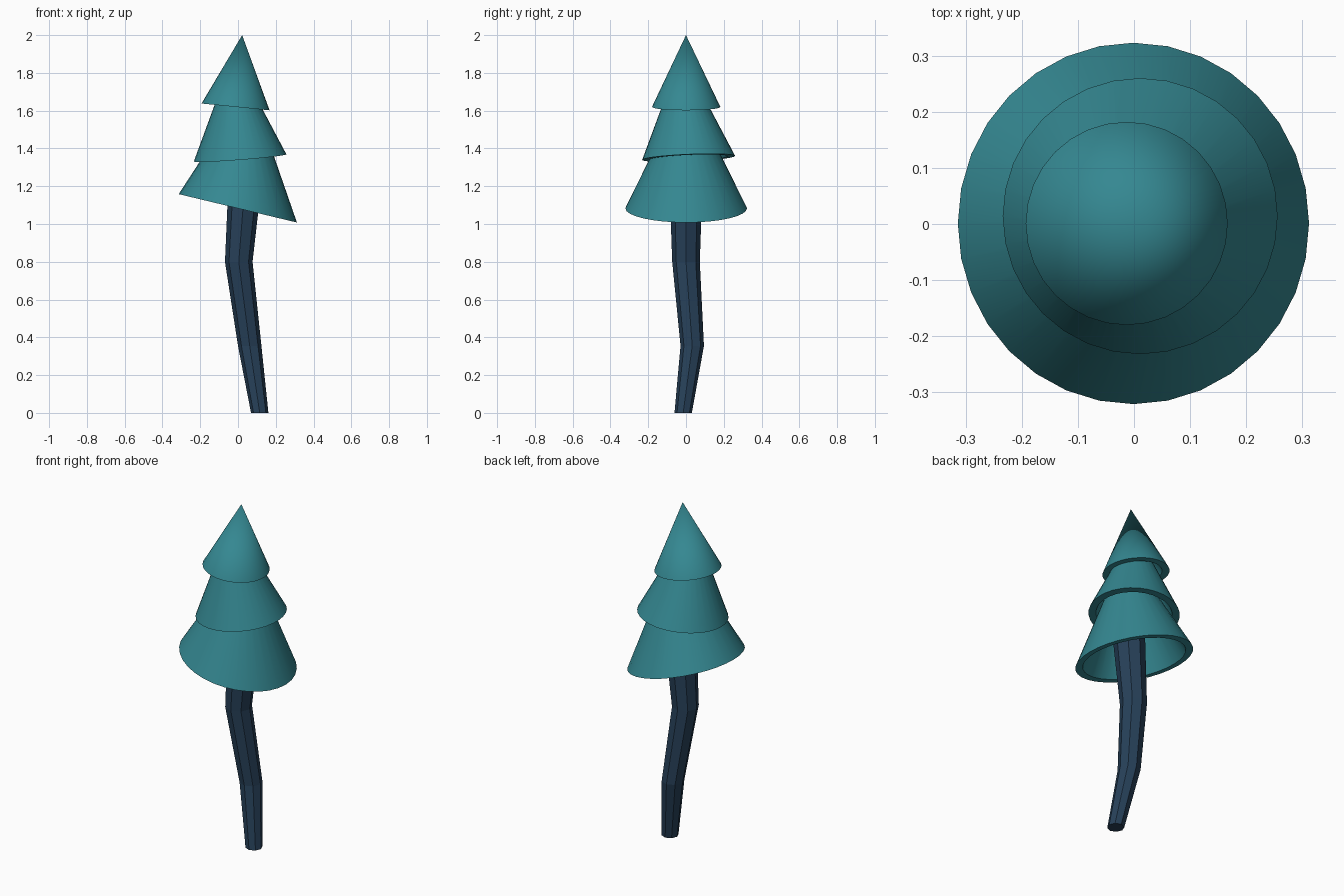
import bpy, bmesh, math
from mathutils import Vector

if "Cube" in bpy.data.objects:
    bpy.data.objects.remove(bpy.data.objects["Cube"])


def material(name, rgb):
    m = bpy.data.materials.new(name)
    m.diffuse_color = (*rgb, 1)
    m.use_nodes = True
    m.node_tree.nodes["Principled BSDF"].inputs["Base Color"].default_value = m.diffuse_color
    return m


TEAL = material("teal_foliage", (0.035, 0.245, 0.285))
NAVY = material("navy_bark", (0.02, 0.052, 0.10))


def ring_points(center, rx, ry, sides, slope=(0, 0)):
    pts = []
    for i in range(sides):
        a = 2 * math.pi * i / sides
        x, y = rx * math.cos(a), ry * math.sin(a)
        pts.append(Vector(center) + Vector((x, y, slope[0] * x + slope[1] * y)))
    return pts


def loft(name, rings, mat, cap_start=True, cap_end=True, closed=False):
    """Bridge a list of rings; a ring of one point is a tip."""
    bm = bmesh.new()
    loops = [[bm.verts.new(p) for p in r] for r in rings]
    pairs = list(zip(loops, loops[1:]))
    if closed:
        pairs.append((loops[-1], loops[0]))
    for a, b in pairs:
        n = max(len(a), len(b))
        for i in range(n):
            j = (i + 1) % n
            if len(a) == 1:
                bm.faces.new((a[0], b[j], b[i]))
            elif len(b) == 1:
                bm.faces.new((a[i], a[j], b[0]))
            else:
                bm.faces.new((a[i], a[j], b[j], b[i]))
    for use, r in ((cap_start, loops[0]), (cap_end, loops[-1])):
        if use and len(r) > 2:
            bm.faces.new(r)
    bmesh.ops.recalc_face_normals(bm, faces=bm.faces)
    mesh = bpy.data.meshes.new(name)
    bm.to_mesh(mesh)
    bm.free()
    ob = bpy.data.objects.new(name, mesh)
    bpy.context.collection.objects.link(ob)
    mesh.materials.append(mat)
    return ob


def foliage(name, center, rx, ry, slope, apex, cut, wall=0.04):
    """Hollow tilted cone with a thick rim; cut < 1 truncates it inside the next tier."""
    c, apex = Vector(center), Vector(apex)
    k = 1 - wall / ry
    outer = ring_points(c, rx, ry, 32, slope)
    inner = ring_points(c, rx * k, ry * k, 32, slope)
    inner_tip = c.lerp(apex, k)
    if cut < 1:
        top_out = [p.lerp(apex, cut) for p in outer]
        top_in = [p.lerp(inner_tip, cut) for p in inner]
    else:
        top_out, top_in = [apex], [inner_tip]
    ob = loft(name, [top_out, outer, inner, top_in], TEAL)
    bpy.ops.object.select_all(action='DESELECT')
    ob.select_set(True)
    bpy.context.view_layer.objects.active = ob
    bpy.ops.object.shade_smooth_by_angle(angle=math.radians(40))


# Crooked eight-sided trunk: x, y, z, radius
trunk_path = [(0.115, -0.015, 0, 0.046), (0.062, 0.033, 0.355, 0.062),
              (0.004, 0.0, 0.8, 0.073), (0.042, 0.0, 1.28, 0.09)]
loft("trunk", [ring_points((x, y, z), r, r, 8) for x, y, z, r in trunk_path], NAVY)

# Three tilted foliage tiers
foliage("lower_foliage", (-0.001, 0.001, 1.083), 0.313, 0.322, (-0.24, 0),
        (0.06, 0.0, 1.735), 0.65)
foliage("middle_foliage", (0.011, 0.014, 1.35), 0.245, 0.246, (0.078, 0.043),
        (-0.025, -0.025, 1.90), 0.7)
foliage("top_foliage", (-0.013, 0.001, 1.62), 0.18, 0.181, (-0.1, 0),
        (0.022, 0.0, 2.0), 1)
